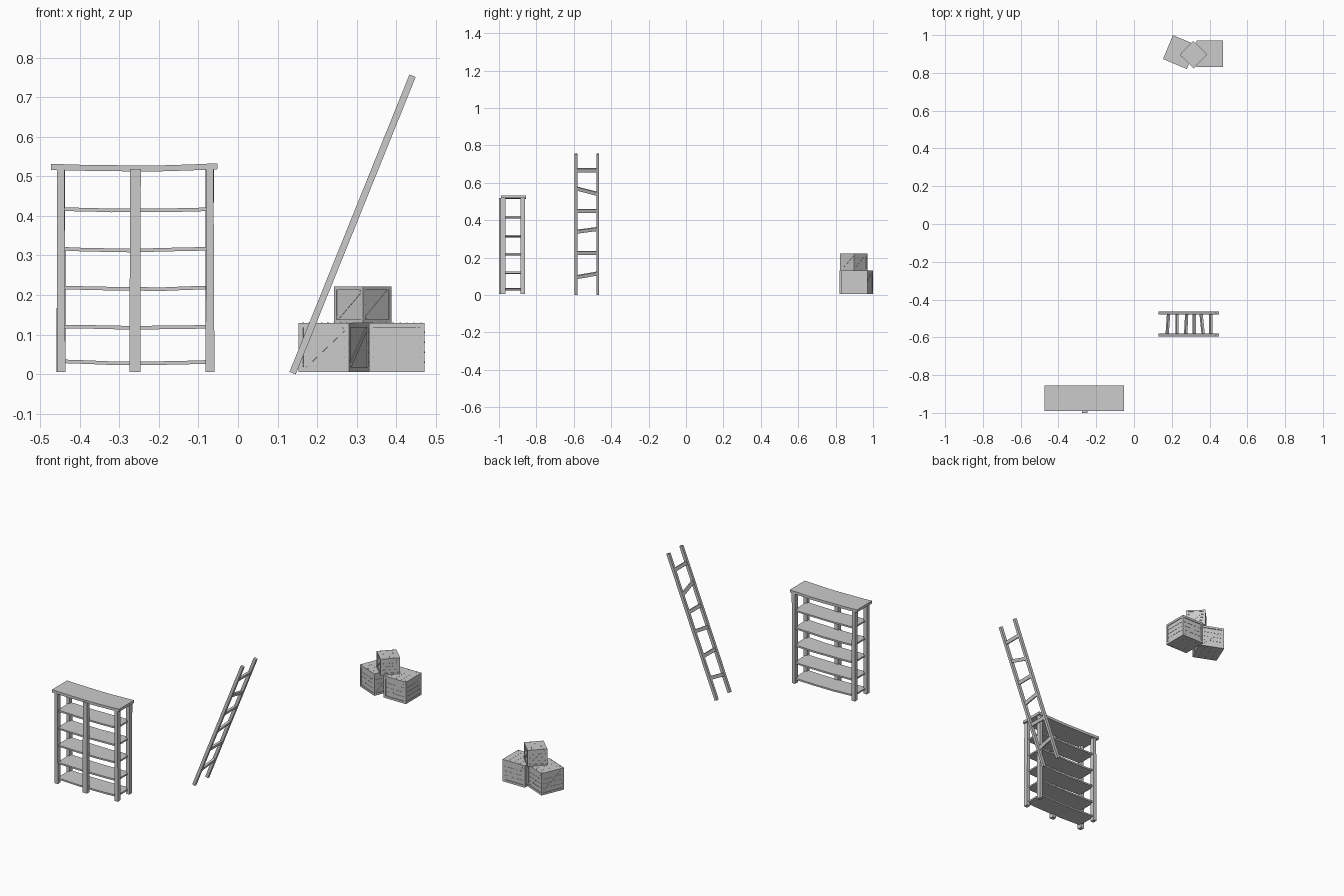
import bpy, bmesh, math, random
from mathutils import Vector, Matrix

if "Cube" in bpy.data.objects:
    bpy.data.objects.remove(bpy.data.objects["Cube"])

random.seed(4)


def finish(bm, name):
    bmesh.ops.recalc_face_normals(bm, faces=bm.faces)
    me = bpy.data.meshes.new(name)
    bm.to_mesh(me)
    bm.free()
    ob = bpy.data.objects.new(name, me)
    bpy.context.collection.objects.link(ob)
    return ob


def add_box(bm, center, size, rot=Matrix.Identity(4)):
    m = Matrix.Translation(center) @ rot @ Matrix.Diagonal((*size, 1))
    return bmesh.ops.create_cube(bm, size=1, matrix=m)["verts"]


def add_beam(bm, a, b, w, d, side):
    # bar from a to b, thickness d along 'side' and w across it
    a, b, s = Vector(a), Vector(b), Vector(side).normalized()
    z = (b - a).normalized()
    s = (s - z * s.dot(z)).normalized()
    t = z.cross(s)
    rot = Matrix((s, t, z)).transposed().to_4x4()
    return add_box(bm, (a + b) / 2, (d, w, (b - a).length), rot)


def board(name, x0, x1, y0, y1, z, thick, sag):
    # sagging, slightly uneven plank made of cross-section rings
    bm = bmesh.new()
    rings, n = [], 6
    for i in range(n + 1):
        t = i / n
        x = x0 + (x1 - x0) * t
        zc = z - sag * math.sin(math.pi * t) + random.uniform(-.001, .001)
        h = thick / 2
        rings.append([bm.verts.new(p) for p in
                      ((x, y0, zc - h), (x, y1, zc - h), (x, y1, zc + h), (x, y0, zc + h))])
    for a, b in zip(rings, rings[1:]):
        for k in range(4):
            bm.faces.new((a[k], a[(k + 1) % 4], b[(k + 1) % 4], b[k]))
    bm.faces.new(rings[0])
    bm.faces.new(rings[-1])
    return finish(bm, name)


# Shelf unit: top board and sagging shelves
board("shelf_top", -.473, -.052, -.99, -.855, .5245, .015, .004)
for i, z in enumerate((.032, .121, .219, .317, .417)):
    board(f"shelf_{i + 1}", -.445, -.072, -.982, -.866, z, .009, .004)

# Shelf posts: four corners and one centre front
posts = [("post_front_left", -.447, -.978, .020), ("post_front_right", -.071, -.978, .020),
         ("post_back_left", -.447, -.872, .020), ("post_back_right", -.071, -.872, .020),
         ("post_front_centre", -.260, -.9875, .026)]
for name, x, y, w in posts:
    bm = bmesh.new()
    for v in add_box(bm, (x, y, .262), (w, .025, .512)):
        v.co.x += random.uniform(-.0015, .0015)
    finish(bm, name)

# Ladder rails
lo, hi = Vector((.138, 0, .003)), Vector((.441, 0, .754))
rail_y = (-.588, -.472)
for name, y in zip(("ladder_rail_left", "ladder_rail_right"), rail_y):
    bm = bmesh.new()
    off = Vector((0, y, 0))
    add_beam(bm, lo + off, hi + off, .017, .015, (0, 1, 0))
    finish(bm, name)

# Ladder rungs, some askew
for i, (za, zb) in enumerate(((.095, .115), (.225, .225), (.338, .353),
                              (.450, .450), (.570, .540), (.667, .667))):
    pa, pb = (lo.lerp(hi, (z - lo.z) / (hi.z - lo.z)) for z in (za, zb))
    pa.y, pb.y = rail_y
    bm = bmesh.new()
    add_beam(bm, pa, pb, .011, .019, hi - lo)
    finish(bm, f"ladder_rung_{i + 1}")


def crate(name, x, y, z0, side, height, angle, braced):
    bm = bmesh.new()
    h, w, f, r = side / 2, height / 2, side * .085, side * .03
    # inner core and planked lid and base
    add_box(bm, (0, 0, 0), (side - 2 * r, side - 2 * r, height - 2 * r))
    n = 4
    pw = side / n
    for k in range(n):
        px = -h + pw * (k + .5)
        for s in (-1, 1):
            add_box(bm, (px, 0, s * (w - r)), (pw * .985, side, 2 * r))
            # nail heads
            for e in (-1, 1):
                for q in (-.25, .25):
                    m = Matrix.Translation((px + q * pw, e * (h - f * .7), s * w))
                    bmesh.ops.create_cone(bm, cap_ends=True, segments=6, radius1=side * .013,
                                          radius2=side * .013, depth=side * .012, matrix=m)
    # framed sides, braces and side planks
    for k in range(4):
        rot = Matrix.Rotation(k * math.pi / 2, 4, 'Z')
        new = []
        for s in (-1, 1):
            new += add_box(bm, (s * (h - f / 2), -h + r, 0), (f, 2 * r, height))
            new += add_box(bm, (0, -h + r, s * (w - f / 2)), (side - 2 * f, 2 * r, f))
        if k in braced:
            new += add_beam(bm, (-h + f * 1.3, -h + r * .9, -w + f * 1.3),
                            (h - f * 1.3, -h + r * .9, w - f * 1.3), f, r * 1.2, (0, 1, 0))
        ph = (height - 2 * f) / 4
        for j in range(4):
            zc = -w + f + ph * (j + .5)
            new += add_box(bm, (0, -h + r, zc), (side - 2 * f, r * .6, ph * .94))
            if k not in braced:
                for e in (-1, 1):
                    m = Matrix.Translation((e * (h - f / 2), -h, zc)) @ Matrix.Rotation(math.pi / 2, 4, 'X')
                    new += bmesh.ops.create_cone(bm, cap_ends=True, segments=6, radius1=side * .013,
                                                 radius2=side * .013, depth=side * .012, matrix=m)["verts"]
        bmesh.ops.transform(bm, matrix=rot, verts=new)
    ob = finish(bm, name)
    ob.location = (x, y, z0 + w)
    ob.rotation_euler.z = math.radians(angle)
    return ob


# Stack of three crates
crate("crate_left", .243, .910, .006, .137, .124, -22.6, (0, 1, 2, 3))
crate("crate_right", .401, .901, .006, .140, .124, 0, (0, 2))
crate("crate_upper", .315, .897, .130, .103, .091, 46, (0, 1, 2, 3))
